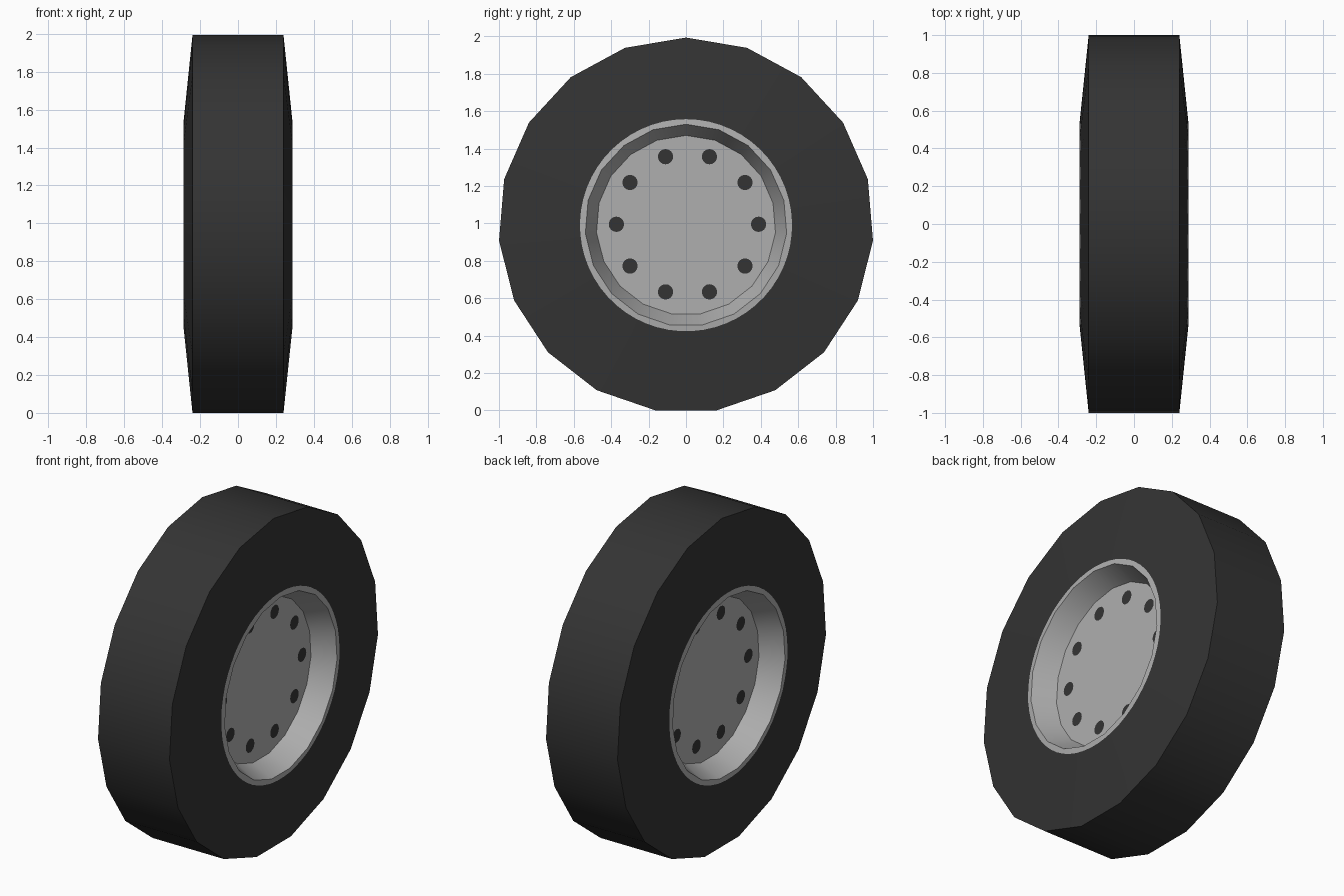
import bpy, bmesh, math

if "Cube" in bpy.data.objects:
    bpy.data.objects.remove(bpy.data.objects["Cube"])

SIDES, SUB = 19, 3
CZ = 0.99                      # axle height
R_TREAD, X_TREAD = 1.003, 0.24
R_LIP, X_LIP = 0.54, 0.288
R_PAINT = 0.567                # round edge between rubber and metal
R_DISC, X_DISC = 0.48, 0.155


def material(name, v):
    m = bpy.data.materials.new(name)
    m.diffuse_color = (v, v, v, 1)
    m.use_nodes = True
    m.node_tree.nodes["Principled BSDF"].inputs["Base Color"].default_value = m.diffuse_color
    return m


RUBBER = material("black rubber", 0.034)
METAL = material("grey metal", 0.43)


def flat_factor(a):
    """Radius factor of the 19-sided outline at angle a."""
    step = 2 * math.pi / SIDES
    off = (a % step) - step / 2
    return math.cos(step / 2) / math.cos(off)


def ring(bm, x, r, n=SIDES):
    pts = []
    for i in range(n):
        a = 2 * math.pi * i / n
        k = r * flat_factor(a)
        pts.append(bm.verts.new((x, k * math.sin(a), CZ + k * math.cos(a))))
    return pts


def paint_ring(bm, s):
    """True circle lying on the flat-sided sidewall."""
    pts = []
    n = SIDES * SUB
    for i in range(n):
        a = 2 * math.pi * i / n
        t = (R_TREAD - R_PAINT / flat_factor(a)) / (R_TREAD - R_LIP)
        x = X_TREAD + (X_LIP - X_TREAD) * t
        pts.append(bm.verts.new((s * x, R_PAINT * math.sin(a), CZ + R_PAINT * math.cos(a))))
    return pts


def bridge(bm, a, b, flip=False):
    n = len(a)
    for i in range(n):
        j = (i + 1) % n
        f = [a[i], b[i], b[j], a[j]]
        bm.faces.new(f[::-1] if flip else f)


def finish(bm, name, mat, smooth=True):
    me = bpy.data.meshes.new(name)
    bm.to_mesh(me)
    bm.free()
    me.materials.append(mat)
    ob = bpy.data.objects.new(name, me)
    bpy.context.collection.objects.link(ob)
    if smooth:
        bpy.context.view_layer.objects.active = ob
        ob.select_set(True)
        bpy.ops.object.shade_smooth_by_angle(angle=math.radians(30))
        ob.select_set(False)
    return ob


# Tyre tread
bm = bmesh.new()
bridge(bm, ring(bm, X_TREAD, R_TREAD), ring(bm, -X_TREAD, R_TREAD), True)
finish(bm, "tyre_tread", RUBBER)

for s, side in ((1, "right"), (-1, "left")):
    flip = s < 0
    # Rubber sidewall
    bm = bmesh.new()
    bridge(bm, ring(bm, s * X_TREAD, R_TREAD, SIDES * SUB), paint_ring(bm, s), flip)
    finish(bm, side + "_sidewall", RUBBER)

    # Metal rim lip
    bm = bmesh.new()
    bridge(bm, paint_ring(bm, s), ring(bm, s * X_LIP, R_LIP, SIDES * SUB), flip)
    finish(bm, side + "_rim_lip", METAL)

    # Recessed dish: sloping wall and flat disc
    bm = bmesh.new()
    disc = ring(bm, s * X_DISC, R_DISC)
    bridge(bm, ring(bm, s * X_LIP, R_LIP), disc, flip)
    bm.faces.new(disc if flip else disc[::-1])
    finish(bm, side + "_wheel_dish", METAL)

    # Ten round bolt marks
    bm = bmesh.new()
    for i in range(10):
        a = math.radians(18 + 36 * i)
        cy, cz = 0.008 + 0.38 * math.sin(a), 0.995 + 0.38 * math.cos(a)
        pts = []
        for k in range(16):
            b = 2 * math.pi * k / 16
            pts.append(bm.verts.new((s * (X_DISC + 0.003),
                                     cy + 0.041 * math.cos(b), cz + 0.041 * math.sin(b))))
        bm.faces.new(pts[::-1] if flip else pts)
    finish(bm, side + "_bolt_marks", RUBBER, False)
